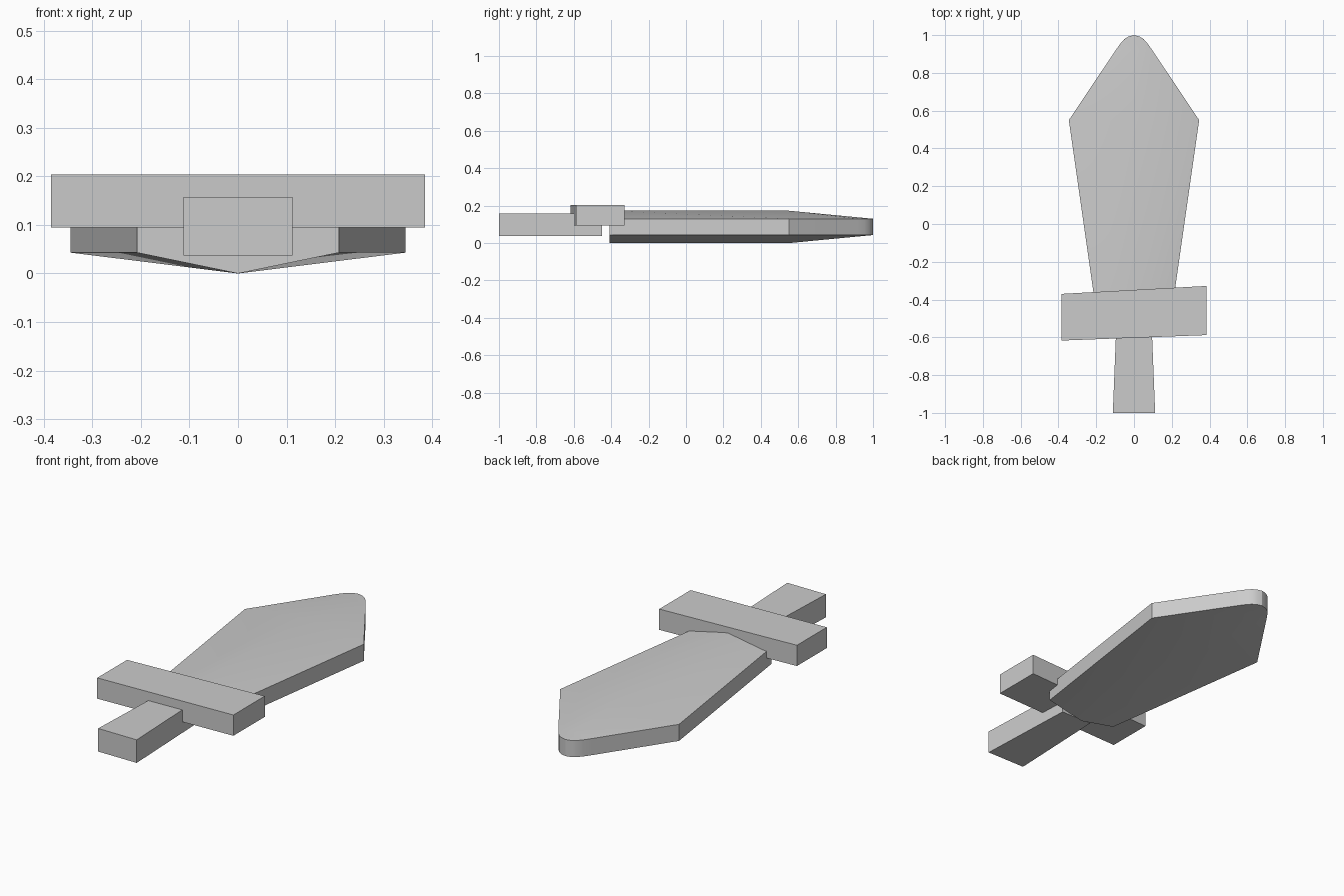
import bpy
import math

cube = bpy.data.objects.get("Cube")
if cube:
    bpy.data.objects.remove(cube, do_unlink=True)

grey = bpy.data.materials.new("plain_grey")
grey.use_nodes = True
colour = (0.6, 0.6, 0.6, 1)
grey.diffuse_color = colour
grey.node_tree.nodes["Principled BSDF"].inputs["Base Color"].default_value = colour


def make_part(name, verts, faces):
    mesh = bpy.data.meshes.new(name)
    mesh.from_pydata(verts, [], faces)
    mesh.materials.append(grey)
    obj = bpy.data.objects.new(name, mesh)
    bpy.context.collection.objects.link(obj)
    return obj


def make_block(name, outline, bottom, top):
    """Prism standing on a counter-clockwise outline."""
    n = len(outline)
    verts = [(x, y, z) for z in (bottom, top) for x, y in outline]
    faces = [tuple(reversed(range(n))), tuple(range(n, 2 * n))]
    faces += [(i, (i + 1) % n, n + (i + 1) % n, n + i) for i in range(n)]
    return make_part(name, verts, faces)


# Blade: six-sided sections along its length, closing in a rounded tip
EDGE_LOW, EDGE_HIGH, SHOULDER, RIDGE = 0.043, 0.13, 0.55, 0.043
stations = [(-0.41, 0.208), (SHOULDER, 0.345), (0.92, 0.097), (0.955, 0.072),
            (0.98, 0.05), (0.993, 0.028)]
verts, faces = [], []
for y, half in stations:
    rise = RIDGE * min(1, (1 - y) / (1 - SHOULDER))
    verts += [(-half, y, EDGE_LOW), (0, y, EDGE_LOW - rise), (half, y, EDGE_LOW),
              (half, y, EDGE_HIGH), (0, y, EDGE_HIGH + rise), (-half, y, EDGE_HIGH)]
for s in range(len(stations) - 1):
    a, b = 6 * s, 6 * s + 6
    for i in range(6):
        j = (i + 1) % 6
        faces.append((a + j, a + i, b + i, b + j))
faces.append((0, 1, 2, 3, 4, 5))

# Tip: one upright edge joins the last section
low = len(verts)
high, last = low + 1, low - 6
verts += [(0, 1, EDGE_LOW), (0, 1, EDGE_HIGH)]
faces += [(last + 1, last, low), (last + 2, last + 1, low),
          (last + 4, last + 3, high), (last + 5, last + 4, high),
          (last + 3, last + 2, low, high), (last, last + 5, high, low)]
blade = make_part("blade", verts, faces)
bpy.ops.object.select_all(action="DESELECT")
blade.select_set(True)
bpy.context.view_layer.objects.active = blade
bpy.ops.object.shade_smooth_by_angle(angle=math.radians(28))

# Slightly skewed cross guard
make_block("guard", [(-0.385, -0.617), (0.385, -0.588), (0.385, -0.328), (-0.385, -0.37)],
           0.095, 0.204)

# Grip, narrowing toward the guard
make_block("grip", [(-0.112, -1), (0.112, -1), (0.09, -0.45), (-0.09, -0.45)],
           0.037, 0.158)
